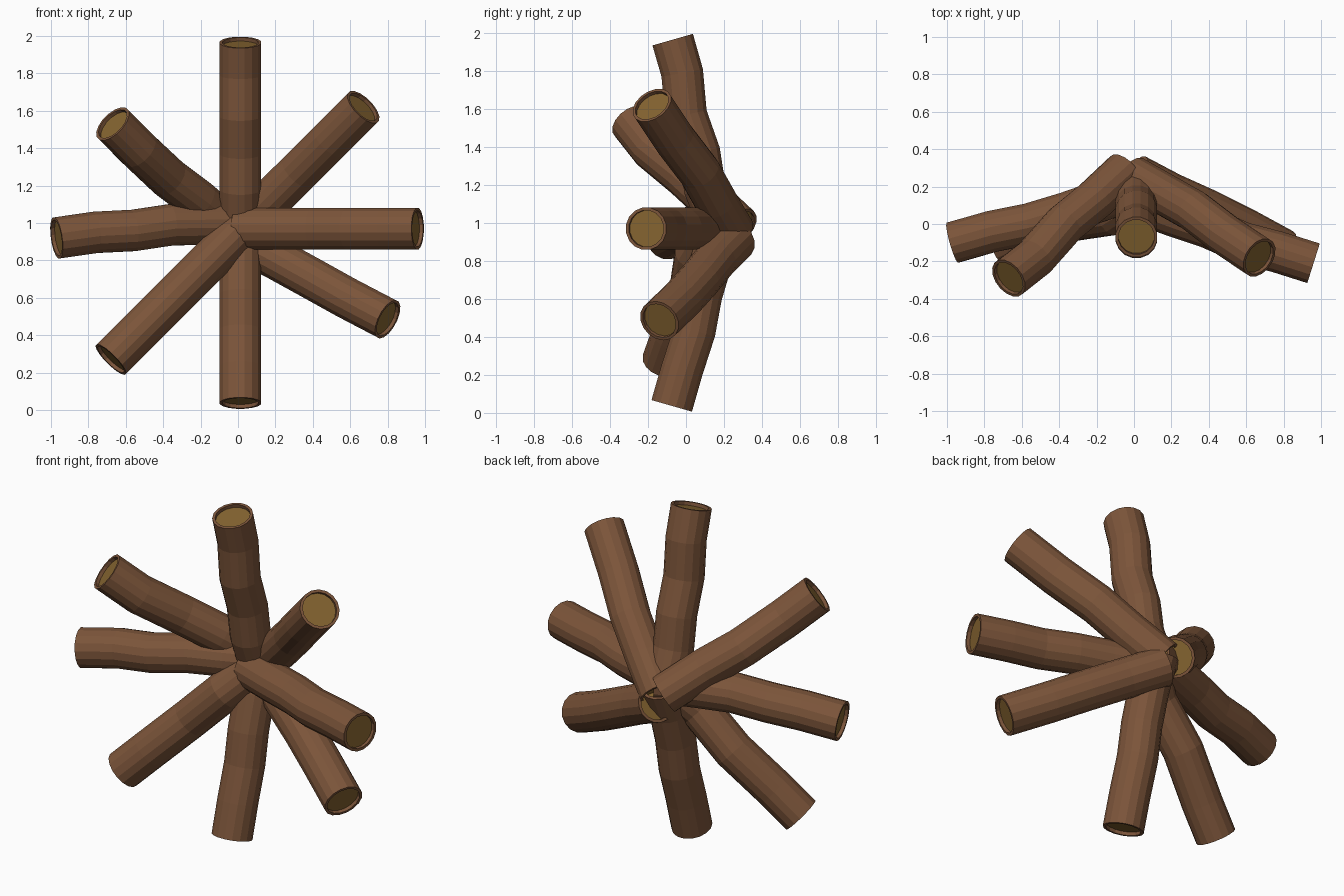
import bpy
import bmesh
import math
from mathutils import Vector

cube = bpy.data.objects.get("Cube")
if cube:
    bpy.data.objects.remove(cube, do_unlink=True)

SIDES, RADIUS, CUT_RADIUS, RECESS = 16, 0.113, 0.097, 0.02


def make_material(name, colour):
    mat = bpy.data.materials.new(name)
    mat.use_nodes = True
    mat.diffuse_color = colour
    mat.node_tree.nodes["Principled BSDF"].inputs["Base Color"].default_value = colour
    return mat


bark = make_material("brown bark", (0.2, 0.09, 0.042, 1))
wood = make_material("tan cut wood", (0.235, 0.128, 0.03, 1))


def make_log(name, path):
    """Sweep a round section along a bent path, with a recessed cut at each end."""
    pts = [Vector(p) for p in path]
    last = len(pts) - 1
    bm = bmesh.new()

    def ring(centre, tangent, radius):
        # Section square to the path, with a steady reference direction
        side = Vector((0, 1, 0)).cross(tangent).normalized()
        up = tangent.cross(side)
        angles = [2 * math.pi * (i + 0.5) / SIDES for i in range(SIDES)]
        return [bm.verts.new(centre + radius * (math.cos(a) * side + math.sin(a) * up))
                for a in angles]

    def tangent_at(i):
        a = (pts[i] - pts[max(i - 1, 0)]).normalized()
        b = (pts[min(i + 1, last)] - pts[i]).normalized()
        return (a + b).normalized()

    tangents = [tangent_at(i) for i in range(last + 1)]
    start, end = tangents[0] * RECESS, tangents[last] * RECESS
    rings = [ring(pts[0] + start, tangents[0], CUT_RADIUS),
             ring(pts[0], tangents[0], CUT_RADIUS)]
    rings += [ring(p, t, RADIUS) for p, t in zip(pts, tangents)]
    rings += [ring(pts[last], tangents[last], CUT_RADIUS),
              ring(pts[last] - end, tangents[last], CUT_RADIUS)]

    # Bark walls and rims
    for a, b in zip(rings, rings[1:]):
        for i in range(SIDES):
            j = (i + 1) % SIDES
            bm.faces.new((a[i], a[j], b[j], b[i]))
    # Cut wood
    for cap in (rings[0][::-1], rings[-1]):
        bm.faces.new(cap).material_index = 1

    bmesh.ops.recalc_face_normals(bm, faces=bm.faces)
    mesh = bpy.data.meshes.new(name)
    bm.to_mesh(mesh)
    bm.free()
    mesh.materials.append(bark)
    mesh.materials.append(wood)
    bpy.context.collection.objects.link(bpy.data.objects.new(name, mesh))


# Eight bent logs, each from the hub to its tip
make_log("top_log", [(.013, .18, .98), (.013, .10, 1.18), (.013, .07, 1.37),
                     (.013, 0, 1.57), (.013, -.02, 1.79), (.013, -.07, 1.965)])
make_log("bottom_log", [(.013, .22, 1.0), (.013, .14, .82), (.013, .08, .62),
                        (.013, .045, .43), (.013, -.02, .23), (.013, -.075, .037)])
make_log("left_log", [(0, .12, .97), (.22, .04, .97), (.4, -.02, .97),
                      (.58, -.1, .97), (.77, -.15, .97), (.96, -.21, .97)])
make_log("right_log", [(.04, .2, 1.0), (-.16, .13, .995), (-.36, .06, .99),
                       (-.56, 0, .96), (-.76, -.04, .95), (-.97, -.1, .92)])
make_log("upper_left_log", [(0, .25, .96), (.16, .16, 1.11), (.32, .07, 1.27),
                            (.49, -.06, 1.44), (.67, -.18, 1.62)])
make_log("upper_right_log", [(-.05, .28, .98), (-.21, .13, 1.12), (-.37, 0, 1.24),
                             (-.53, -.18, 1.39), (-.67, -.29, 1.53)])
make_log("lower_left_log", [(.01, .26, .91), (.2, .16, .81), (.4, .07, .7),
                            (.58, -.02, .6), (.8, -.14, .485)])
make_log("lower_right_log", [(.04, .15, .99), (-.12, .05, .83), (-.33, .02, .62),
                             (-.54, -.07, .41), (-.68, -.12, .27)])
